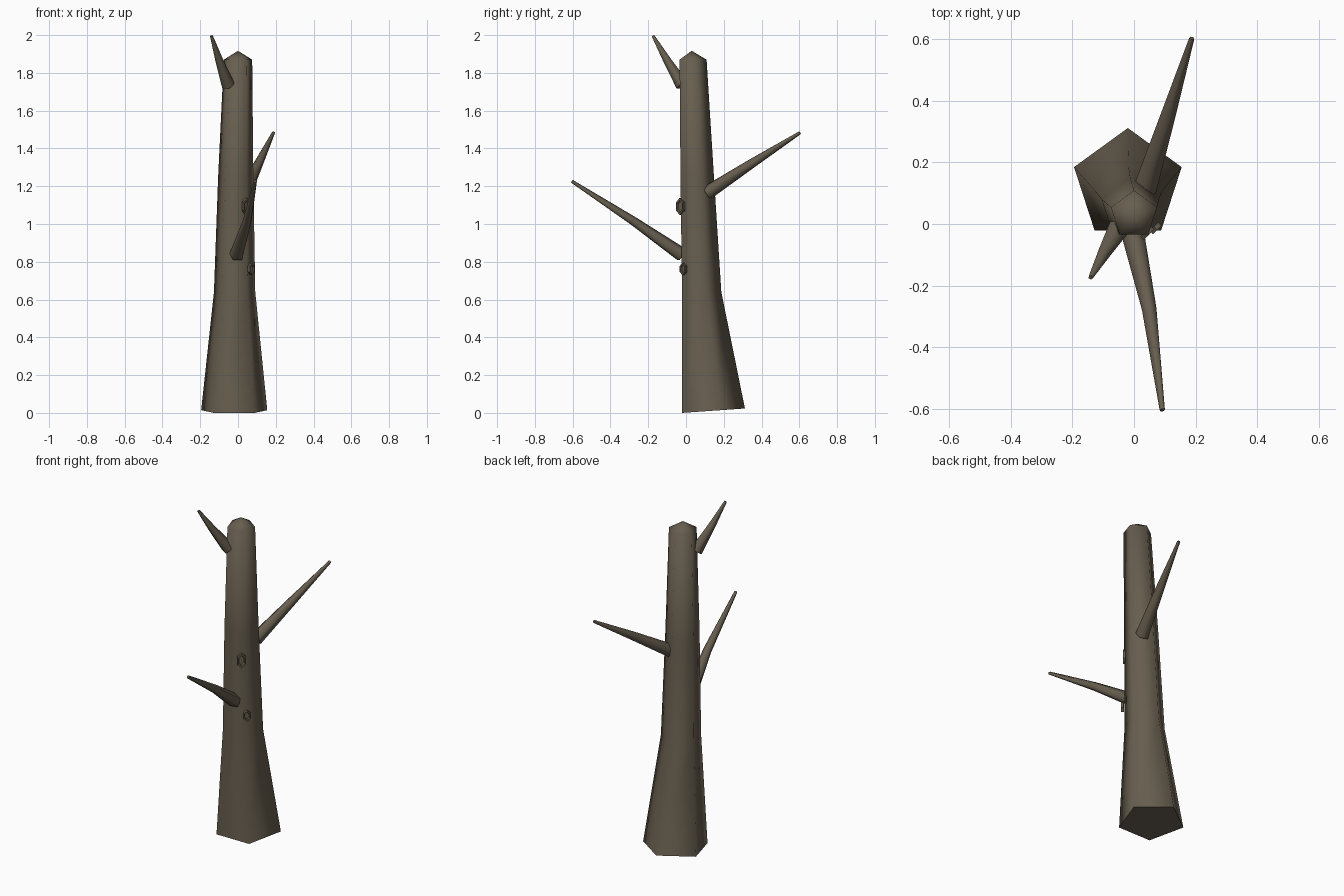
import bpy, bmesh, math
from mathutils import Vector

if "Cube" in bpy.data.objects:
    bpy.data.objects.remove(bpy.data.objects["Cube"])

bark = bpy.data.materials.new("bark brown")
bark.diffuse_color = (0.135, 0.112, 0.078, 1)
bark.use_nodes = True
bark.node_tree.nodes["Principled BSDF"].inputs["Base Color"].default_value = bark.diffuse_color


def finish(name, bm, angle):
    bmesh.ops.recalc_face_normals(bm, faces=bm.faces)
    me = bpy.data.meshes.new(name)
    bm.to_mesh(me)
    bm.free()
    me.materials.append(bark)
    ob = bpy.data.objects.new(name, me)
    bpy.context.collection.objects.link(ob)
    bpy.ops.object.select_all(action='DESELECT')
    ob.select_set(True)
    bpy.context.view_layer.objects.active = ob
    bpy.ops.object.shade_smooth_by_angle(angle=math.radians(angle))
    return ob


def bridge(bm, rings):
    """Skin neighbouring rings of vertices with quads."""
    for a, b in zip(rings, rings[1:]):
        n = len(a)
        for i in range(n):
            j = (i + 1) % n
            bm.faces.new((a[i], a[j], b[j], b[i]))


# Trunk: five-sided, flared and leaning, with a slightly tilted foot
bm = bmesh.new()
rings = []
for cx, cy, z, r, tilt in ((-0.02, 0.128, 0.015, 0.184, 0.07),
                           (-0.018, 0.072, 0.64, 0.115, 0),
                           (-0.012, 0.05, 1.25, 0.098, 0),
                           (0.0, 0.03, 1.87, 0.079, 0)):
    ring = []
    for k in range(5):
        a = math.radians(90 + 72 * k)
        dy = r * math.sin(a)
        ring.append(bm.verts.new((cx + r * math.cos(a), cy + dy, z + tilt * dy)))
    rings.append(ring)
bridge(bm, rings)
bm.faces.new(rings[0])
tip = bm.verts.new((0, 0.03, 1.917))
for i in range(5):
    bm.faces.new((rings[-1][i], rings[-1][(i + 1) % 5], tip))
low = min(v.co.z for v in bm.verts)
for v in rings[0]:
    v.co.z -= low
finish("trunk", bm, 80)


# Branches: thin five-sided tapers along a bent path of (point, radius)
def branch(name, path):
    bm = bmesh.new()
    pts = [Vector(p) for p, r in path]
    rings = []
    for i, (p, r) in enumerate(path):
        d = (pts[min(i + 1, len(pts) - 1)] - pts[max(i - 1, 0)]).normalized()
        side = d.cross(Vector((0, 0, 1))).normalized()
        up = side.cross(d)
        rings.append([bm.verts.new(pts[i] + r * (math.cos(a) * up + math.sin(a) * side))
                      for a in (math.tau * k / 5 for k in range(5))])
    bridge(bm, rings)
    bm.faces.new(rings[0])
    bm.faces.new(rings[-1])
    finish(name, bm, 80)


branch("front_branch", [((-0.006, -0.022, 0.835), 0.04),
                        ((0.05, -0.28, 1.015), 0.025),
                        ((0.092, -0.605, 1.226), 0.009)])
branch("back_branch", [((0.036, 0.115, 1.165), 0.04),
                       ((0.11, 0.35, 1.32), 0.026),
                       ((0.188, 0.604, 1.483), 0.009)])
branch("top_branch", [((-0.052, -0.018, 1.735), 0.037),
                      ((-0.1, -0.1, 1.868), 0.022),
                      ((-0.141, -0.174, 1.996), 0.008)])


# Knots: hollow six-sided stubs on the front right corner
def knot(name, centre, width, height, depth):
    bm = bmesh.new()
    out = Vector((0.72, -0.69, 0))
    side = Vector((0.69, 0.72, 0))
    rings = []
    for off, s in ((-depth, 1.0), (depth, 1.0), (depth, 0.72), (0, 0.6)):
        rings.append([bm.verts.new(Vector(centre) + out * off
                                   + side * (s * width / 2 * math.sin(a))
                                   + Vector((0, 0, s * height / 2 * math.cos(a))))
                      for a in (math.tau * k / 6 for k in range(6))])
    bridge(bm, rings)
    bm.faces.new(rings[0])
    bm.faces.new(rings[-1])
    finish(name, bm, 30)


knot("upper_knot", (0.043, -0.029, 1.093), 0.056, 0.09, 0.008)
knot("lower_knot", (0.07, -0.014, 0.762), 0.045, 0.064, 0.008)
